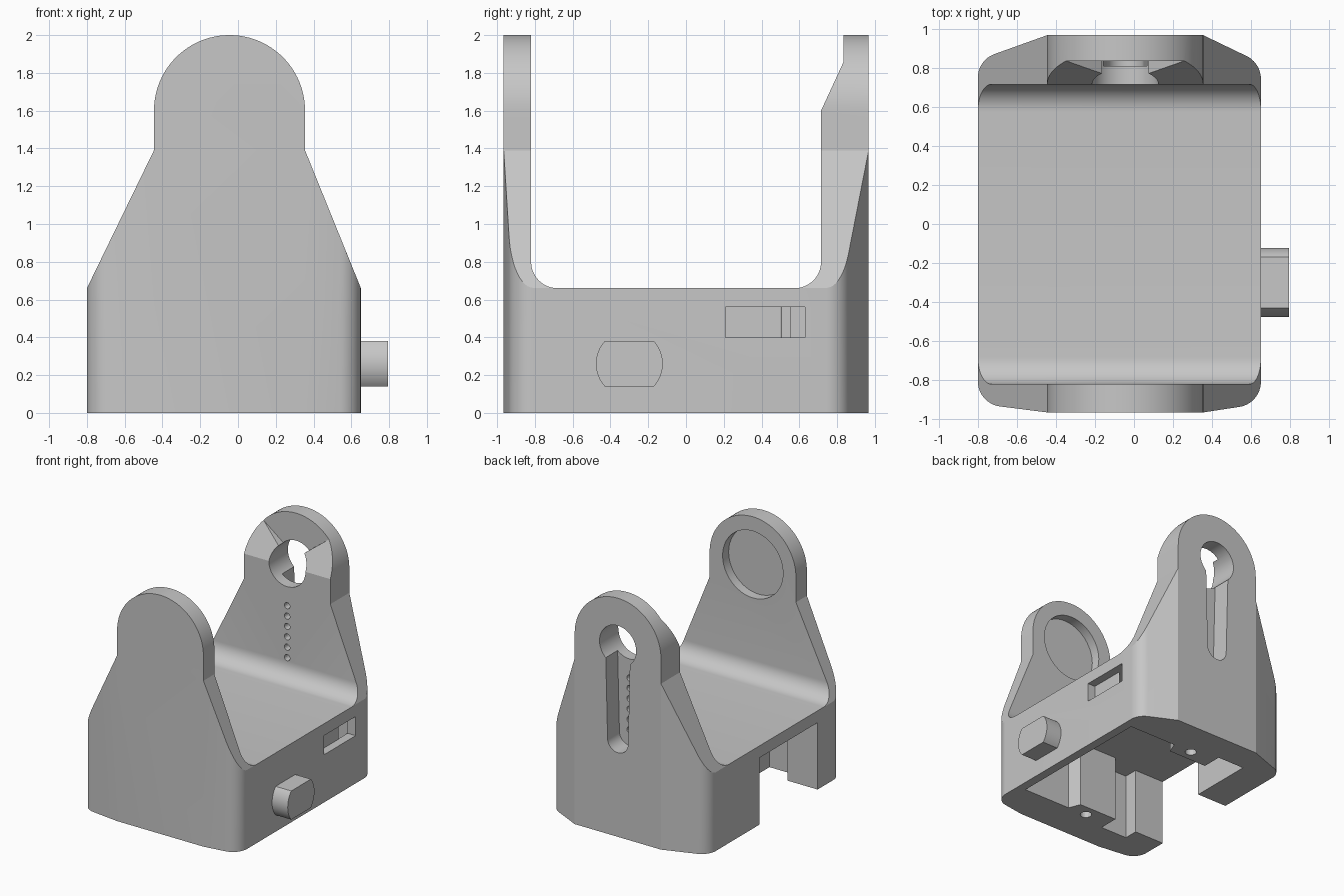
import bpy, bmesh, math
from mathutils import Vector

cube = bpy.data.objects.get("Cube")
if cube:
    bpy.data.objects.remove(cube, do_unlink=True)

grey = bpy.data.materials.new("plain_grey")
grey.use_nodes = True
colour = (0.57, 0.57, 0.57, 1)
grey.diffuse_color = colour
grey.node_tree.nodes["Principled BSDF"].inputs["Base Color"].default_value = colour

CX = -0.045   # centre line of the arms
PIVOT = 1.6   # height of the arm pivots


def rounded(corners, steps=12):
    """Outline from (a, b, radius) corners, with true arcs where radius > 0."""
    out = []
    for i, (a, b, r) in enumerate(corners):
        p = Vector((a, b))
        if not r:
            out.append(p)
            continue
        d1 = (Vector(corners[i - 1][:2]) - p).normalized()
        d2 = (Vector(corners[(i + 1) % len(corners)][:2]) - p).normalized()
        half = d1.angle(d2) / 2
        centre = p + (d1 + d2).normalized() * r / math.sin(half)
        t = r / math.tan(half)
        v1, v2 = p + d1 * t - centre, p + d2 * t - centre
        sweep = v1.angle_signed(v2)
        for k in range(steps + 1):
            ang = math.atan2(v1.y, v1.x) - sweep * k / steps
            out.append(centre + r * Vector((math.cos(ang), math.sin(ang))))
    return out


def arc(a, b, r, start=0, end=360, steps=48):
    full = end - start == 360
    angles = [math.radians(start + (end - start) * k / steps)
              for k in range(steps if full else steps + 1)]
    return [(a + r * math.cos(t), b + r * math.sin(t)) for t in angles]


def prism(name, outline, axis, lo, hi):
    """Extrude a 2D outline along one axis."""
    place = {"X": lambda a, b: (lo, a, b),
             "Y": lambda a, b: (a, lo, b),
             "Z": lambda a, b: (a, b, lo)}[axis]
    bm = bmesh.new()
    face = bm.faces.new([bm.verts.new(place(*p)) for p in outline])
    new = bmesh.ops.extrude_face_region(bm, geom=[face])["geom"]
    shift = Vector([(hi - lo) * (axis == n) for n in "XYZ"])
    bmesh.ops.translate(bm, vec=shift,
                        verts=[g for g in new if isinstance(g, bmesh.types.BMVert)])
    bmesh.ops.recalc_face_normals(bm, faces=bm.faces)
    mesh = bpy.data.meshes.new(name)
    bm.to_mesh(mesh)
    bm.free()
    obj = bpy.data.objects.new(name, mesh)
    mesh.materials.append(grey)
    bpy.context.collection.objects.link(obj)
    return obj


def combine(target, tool, operation="DIFFERENCE"):
    mod = target.modifiers.new(operation, "BOOLEAN")
    mod.operation, mod.solver, mod.object = operation, "EXACT", tool
    bpy.context.view_layer.objects.active = target
    bpy.ops.object.modifier_apply(modifier=mod.name)
    bpy.data.objects.remove(tool, do_unlink=True)


def box(a0, b0, a1, b1):
    return [(a0, b0), (a1, b0), (a1, b1), (a0, b1)]


# Body: plan footprint trimmed by the front outline
footprint = rounded([
    (-0.445, -0.965, 0), (0.355, -0.965, 0), (0.65, -0.92, 0.13), (0.65, 0.825, 0.13),
    (0.355, 0.967, 0), (-0.445, 0.967, 0), (-0.8, 0.84, 0.13), (-0.8, -0.92, 0.13)])
body = prism("bracket_body", footprint, "Z", 0, 2.1)
outline = [(-0.9, -0.1), (0.75, -0.1), (0.75, 0.415), (0.355, 1.39)]
outline += arc(CX, PIVOT, 0.4, 0, 180)
outline += [(-0.445, 1.39), (-0.9, 0.454)]
combine(body, prism("front_trim", outline, "Y", -1.2, 1.2), "INTERSECT")

# Channel between the arms, with the back arm thinned towards its top
channel = rounded([(-0.82, 2.2, 0), (-0.82, 0.66, 0.14), (0.715, 0.66, 0.14),
                   (0.715, 1.6, 0), (0.835, 1.86, 0), (0.835, 2.2, 0)])
combine(body, prism("channel", channel, "X", -1.2, 1.2))
combine(body, prism("notch", [(-0.36, 1.87), (0.27, 1.87), (CX, 1.63)], "Y", 0.6, 0.835))

# Front arm: round bearing recess
combine(body, prism("recess", arc(CX, PIVOT, 0.28), "Y", -0.9, -0.7))

# Back arm: pivot hole, tapered guide slot and a row of locating holes
combine(body, prism("pivot_hole", arc(CX, PIVOT, 0.17), "Y", 0.6, 1.2))
slot = arc(CX, 0.8, 0.095, 180, 360, 24) + [(CX + 0.115, PIVOT), (CX - 0.115, PIVOT)]
combine(body, prism("guide_slot", slot, "Y", 0.81, 1.2))
for k in range(6):
    hole = arc(CX, 0.835 + 0.087 * k, 0.026, steps=16)
    combine(body, prism("locating_hole", hole, "Y", 0.6, 0.9))

# Hollow underside with screw bosses, open on one side
cavity = [(0.575, 0.65), (0.13, 0.65), (0.09, 0.55), (-0.27, 0.55), (-0.27, 0.72),
          (-0.52, 0.72), (-0.52, 0.17), (-0.9, 0.17), (-0.9, -0.6), (-0.52, -0.6),
          (-0.52, -0.72), (-0.27, -0.72), (-0.27, -0.55), (0.09, -0.55),
          (0.13, -0.65), (0.575, -0.65)]
combine(body, prism("cavity", cavity, "Z", -0.1, 0.56))
for side in (-1, 1):
    combine(body, prism("screw_hole", arc(CX, 0.645 * side, 0.045, steps=24), "Z", -0.1, 0.3))

# Side pocket with a sloping end
pocket = [(0.75, 0.21), (0.75, 0.63), (0.5, 0.63), (0.58, 0.5), (0.58, 0.21)]
combine(body, prism("pocket", pocket, "Z", 0.4, 0.56))

# Side button: a disc with flat top and bottom
tilt = math.degrees(math.asin(0.12 / 0.177))
button = (arc(-0.3, 0.26, 0.177, -tilt, tilt, 16)
          + arc(-0.3, 0.26, 0.177, 180 - tilt, 180 + tilt, 16))
knob = prism("side_button", button, "X", 0.63, 0.795)

# Smooth the curved walls and keep the edges crisp
for obj in (body, knob):
    bpy.ops.object.select_all(action="DESELECT")
    obj.select_set(True)
    bpy.context.view_layer.objects.active = obj
    bpy.ops.object.shade_smooth_by_angle(angle=math.radians(15))
